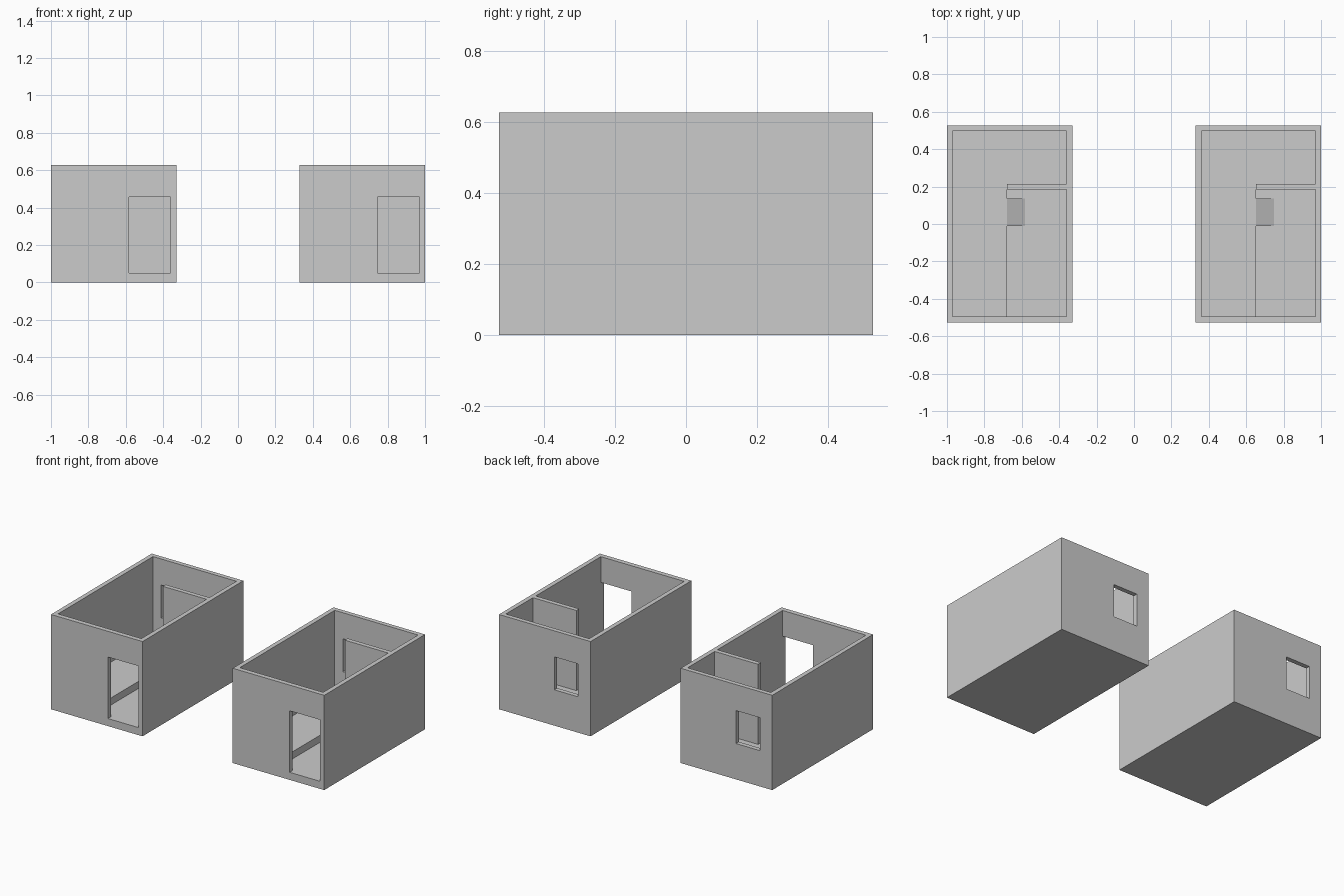
import bpy, bmesh

if "Cube" in bpy.data.objects:
    bpy.data.objects.remove(bpy.data.objects["Cube"])

OFFSET = 1.33          # spacing between the two identical houses
HALL_Z, FLOOR_Z, TOP_Z = 0.05, 0.097, 0.627


def add_object(name, bm):
    bmesh.ops.recalc_face_normals(bm, faces=bm.faces)
    mesh = bpy.data.meshes.new(name)
    bm.to_mesh(mesh)
    bm.free()
    obj = bpy.data.objects.new(name, mesh)
    bpy.context.collection.objects.link(obj)
    return obj


def box(name, x, y, z):
    bm = bmesh.new()
    bmesh.ops.create_cube(bm, size=1)
    for v in bm.verts:
        v.co = [r[0] if c < 0 else r[1] for c, r in zip(v.co, (x, y, z))]
    return add_object(name, bm)


# Solid block hollowed out into floor and outer walls
shell = box("house_shell", (-1, -0.33), (-0.527, 0.527), (0, TOP_Z))
cutters = [
    box("room_cutter", (-0.97, -0.36), (-0.495, 0.497), (FLOOR_Z, 1)),
    box("entry_floor_cutter", (-0.678, -0.36), (-0.495, 0.185), (HALL_Z, 0.3)),
    box("door_cutter", (-0.583, -0.36), (-0.6, -0.4), (HALL_Z, 0.457)),
    box("window_cutter", (-0.91, -0.735), (0.4, 0.6), (0.237, 0.455)),
]
for c in cutters:
    c.hide_render = True
    mod = shell.modifiers.new(c.name, 'BOOLEAN')
    mod.operation = 'DIFFERENCE'
    mod.solver = 'EXACT'
    mod.object = c
bpy.context.view_layer.update()
deps = bpy.context.evaluated_depsgraph_get()
result = bpy.data.meshes.new_from_object(shell.evaluated_get(deps))
shell.modifiers.clear()
shell.data = result
for c in cutters:
    bpy.data.objects.remove(c)

# Partition between the entry and the back room
partition = box("partition_wall", (-0.678, -0.36), (0.185, 0.215), (FLOOR_Z, TOP_Z))

# Small ramp from the sunken entry up to the raised floor
bm = bmesh.new()
profile = [(-0.678, HALL_Z), (-0.582, HALL_Z), (-0.678, FLOOR_Z)]
face = bm.faces.new([bm.verts.new((x, -0.01, z)) for x, z in profile])
ext = bmesh.ops.extrude_face_region(bm, geom=[face])
bmesh.ops.translate(bm, vec=(0, 0.147, 0),
                    verts=[g for g in ext["geom"] if isinstance(g, bmesh.types.BMVert)])
ramp = add_object("entry_ramp", bm)

# Second identical house
for part in (shell, partition, ramp):
    copy = part.copy()
    copy.name = part.name + "_right"
    copy.location.x = OFFSET
    bpy.context.collection.objects.link(copy)
